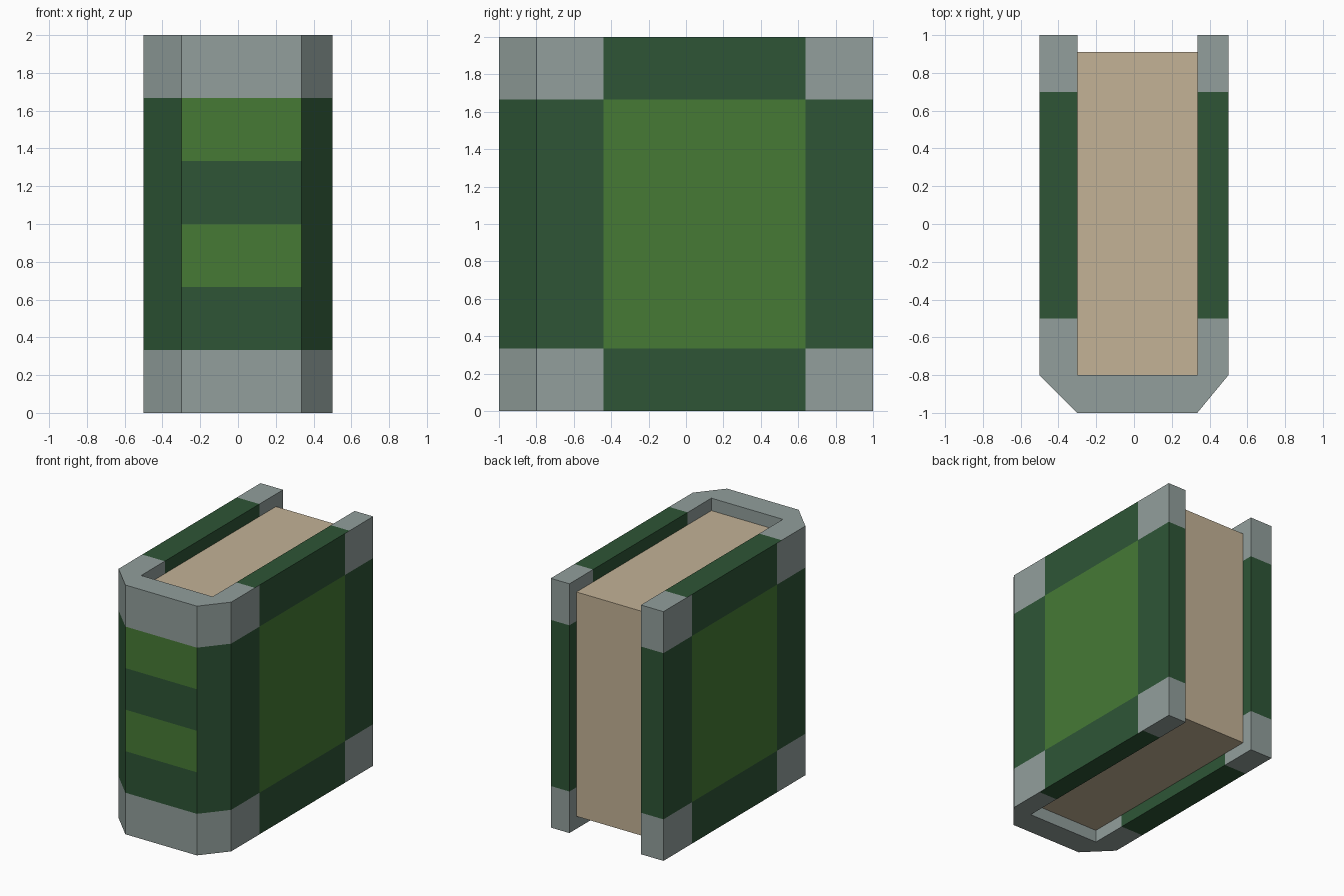
import bpy, bmesh
from mathutils import Vector

if "Cube" in bpy.data.objects:
    bpy.data.objects.remove(bpy.data.objects["Cube"])


def material(name, r, g, b):
    def lin(c):
        c /= 255
        return c / 12.92 if c <= 0.04045 else ((c + 0.055) / 1.055) ** 2.4
    m = bpy.data.materials.new(name)
    m.diffuse_color = (lin(r), lin(g), lin(b), 1)
    m.use_nodes = True
    m.node_tree.nodes["Principled BSDF"].inputs["Base Color"].default_value = m.diffuse_color
    return m


def prism(name, outline, z0, z1, mats, cuts=(), rule=None):
    """Extrude an xy outline, slice it at (axis, position) cuts, colour faces by rule."""
    bm = bmesh.new()
    base = bm.faces.new([bm.verts.new((x, y, z0)) for x, y in outline])
    top = bmesh.ops.extrude_face_region(bm, geom=[base], use_keep_orig=True)
    verts = [v for v in top["geom"] if isinstance(v, bmesh.types.BMVert)]
    bmesh.ops.translate(bm, verts=verts, vec=(0, 0, z1 - z0))
    for axis, pos in cuts:
        normal = Vector((0, 0, 0))
        normal[axis] = 1
        bmesh.ops.bisect_plane(bm, geom=bm.verts[:] + bm.edges[:] + bm.faces[:],
                               plane_co=normal * pos, plane_no=normal)
    bmesh.ops.recalc_face_normals(bm, faces=bm.faces)
    bm.normal_update()
    if rule:
        for f in bm.faces:
            f.material_index = rule(f.calc_center_bounds(), f.normal)
    me = bpy.data.meshes.new(name)
    bm.to_mesh(me)
    bm.free()
    for m in mats:
        me.materials.append(m)
    ob = bpy.data.objects.new(name, me)
    bpy.context.collection.objects.link(ob)
    return ob


dark = material("dark green", 46, 85, 54)
light = material("light green", 70, 122, 53)
grey = material("grey trim", 146, 159, 156)
paper = material("paper", 195, 178, 150)

DARK, LIGHT, GREY = 0, 1, 2
XL, XR = -0.3, 0.335       # inner faces of the two boards
THIRD = 1 / 3


def cover_colour(c, n):
    end_band = c.z < THIRD or c.z > 5 * THIRD
    if abs(n.z) > 0.5:                               # top and bottom rims
        return GREY if c.y < -0.5 or c.y > 0.7 else DARK
    if abs(n.x) > 0.99:                              # boards
        outer = abs(c.x) > 0.45
        lo, hi = (-0.44, 0.64) if outer else (-0.5, 0.7)
        middle = lo < c.y < hi
        if middle and outer and not end_band:
            return LIGHT
        return GREY if end_band and not middle else DARK
    if end_band:                                     # spine and board ends
        return GREY
    if n.y < -0.99 and int(c.z / THIRD) in (2, 4):   # spine stripes
        return LIGHT
    return DARK


# Cover: two boards and a chamfered spine in one U-shaped profile
prism("cover",
      [(-0.5, 1), (-0.5, -0.8), (XL, -1), (XR, -1), (0.5, -0.8), (0.5, 1),
       (XR, 1), (XR, -0.8), (XL, -0.8), (XL, 1)],
      0, 2, [dark, light, grey],
      [(2, i * THIRD) for i in range(1, 6)]
      + [(1, y) for y in (-0.8, -0.5, -0.44, 0.64, 0.7)],
      cover_colour)

# Page block, recessed inside the cover
prism("pages", [(XL, -0.8), (XR, -0.8), (XR, 0.91), (XL, 0.91)], 0.1, 1.9, [paper])
